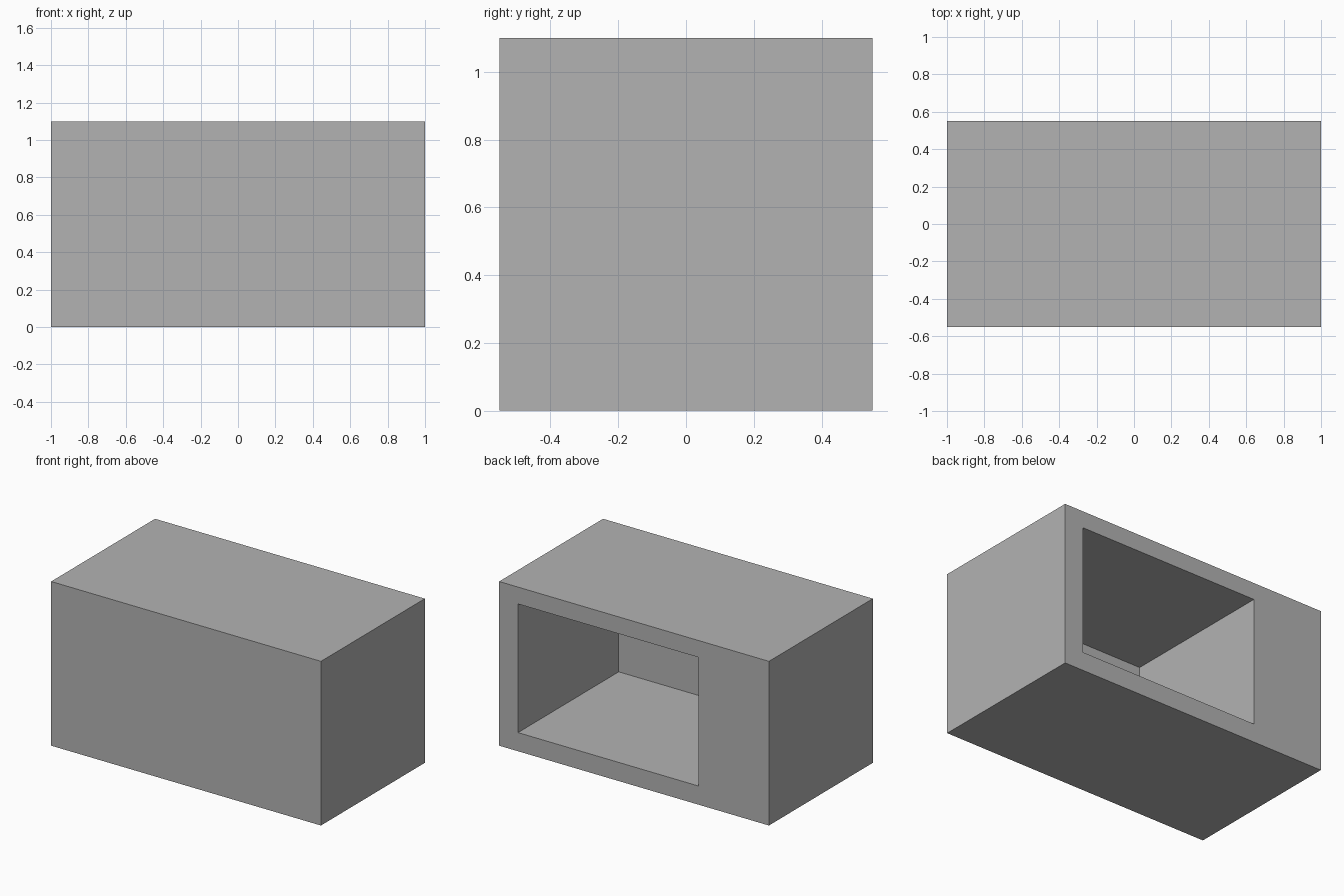
import bpy
import bmesh

# Remove the default cube
if "Cube" in bpy.data.objects:
    bpy.data.objects.remove(bpy.data.objects["Cube"], do_unlink=True)

WIDTH, DEPTH, HEIGHT = 2.0, 1.1, 1.1
OPEN_X = (-0.477, 0.86)     # opening in the back face
OPEN_Z = (0.125, 0.987)
CAVITY_DEPTH = 1.066        # leaves a thin front wall

# Material
grey = bpy.data.materials.new("plain grey")
grey.use_nodes = True
colour = (0.45, 0.45, 0.45, 1.0)
grey.diffuse_color = colour
grey.node_tree.nodes["Principled BSDF"].inputs["Base Color"].default_value = colour

# Outer box
bm = bmesh.new()
bmesh.ops.create_cube(bm, size=1.0)
bmesh.ops.scale(bm, vec=(WIDTH, DEPTH, HEIGHT), verts=bm.verts)
bmesh.ops.translate(bm, vec=(0, 0, HEIGHT / 2), verts=bm.verts)
bm.normal_update()

# Inset the back face and fit the inset to the opening
back = max(bm.faces, key=lambda f: f.normal.y)
bmesh.ops.inset_individual(bm, faces=[back], thickness=0.1)
for v in back.verts:
    v.co.x = OPEN_X[v.co.x > 0]
    v.co.z = OPEN_Z[v.co.z > HEIGHT / 2]

# Push the opening inwards to make the cavity
result = bmesh.ops.extrude_discrete_faces(bm, faces=[back])
floor = result["faces"][0]
bmesh.ops.translate(bm, vec=(0, -CAVITY_DEPTH, 0), verts=floor.verts)
bmesh.ops.recalc_face_normals(bm, faces=bm.faces)

mesh = bpy.data.meshes.new("hollow_case")
bm.to_mesh(mesh)
bm.free()
mesh.materials.append(grey)
case = bpy.data.objects.new("hollow_case", mesh)
bpy.context.collection.objects.link(case)
